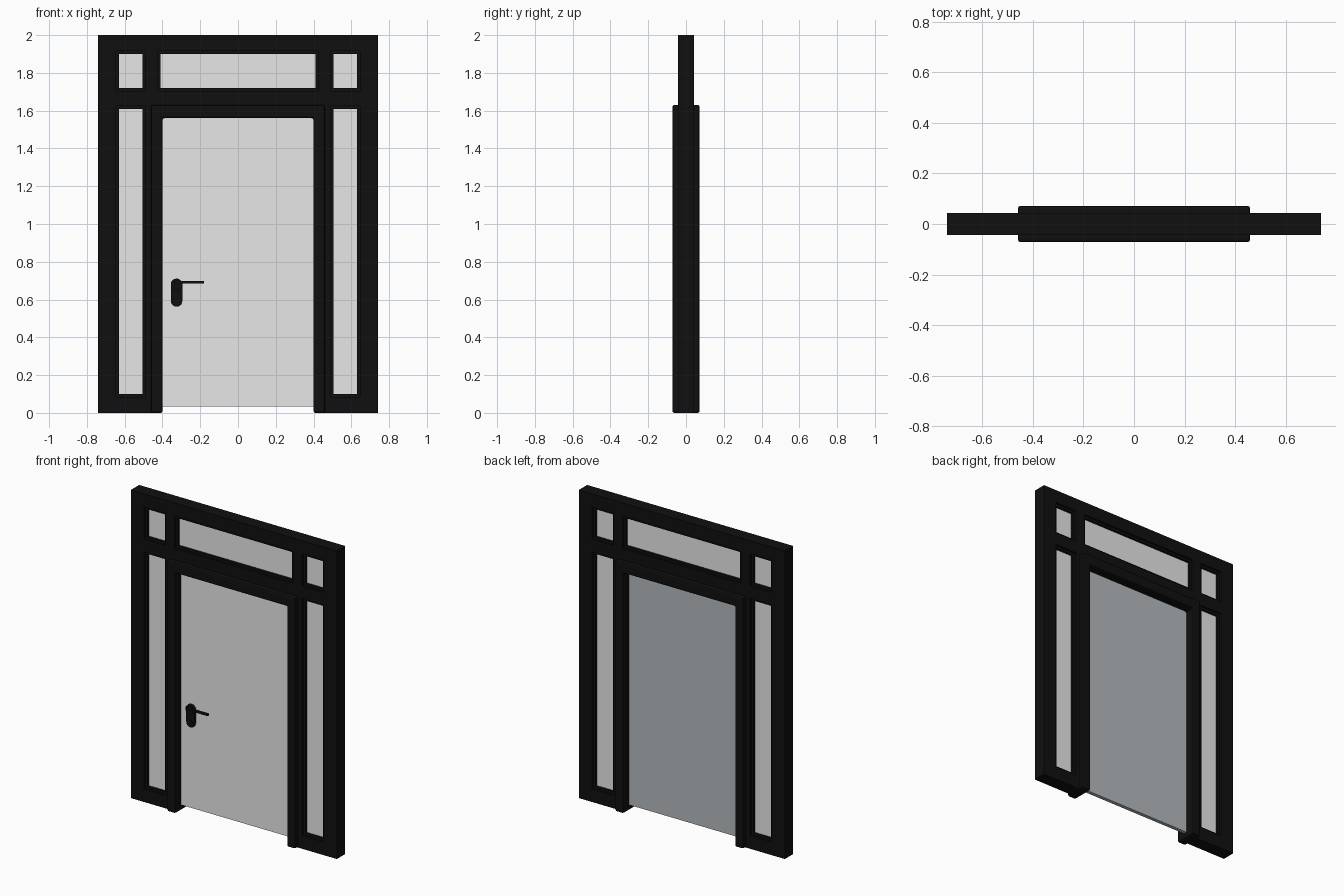
import bpy
import bmesh
import math
from mathutils import Matrix

cube = bpy.data.objects.get("Cube")
if cube:
    bpy.data.objects.remove(cube, do_unlink=True)


def make_material(name, color):
    mat = bpy.data.materials.new(name)
    mat.use_nodes = True
    mat.diffuse_color = (*color, 1)
    bsdf = next(n for n in mat.node_tree.nodes if n.type == 'BSDF_PRINCIPLED')
    bsdf.inputs["Base Color"].default_value = (*color, 1)
    return mat


black = make_material("black_frame", (0.005, 0.005, 0.005))
pale = make_material("pale_grey", (0.8, 0.8, 0.8))
steel = make_material("blue_grey", (0.46, 0.495, 0.51))


def finish(name, bm, *mats):
    bmesh.ops.recalc_face_normals(bm, faces=bm.faces)
    mesh = bpy.data.meshes.new(name)
    bm.to_mesh(mesh)
    bm.free()
    for mat in mats:
        mesh.materials.append(mat)
    obj = bpy.data.objects.new(name, mesh)
    bpy.context.collection.objects.link(obj)
    return obj


def add_box(bm, x0, x1, z0, z1, y0, y1):
    size = Matrix.Diagonal((x1 - x0, y1 - y0, z1 - z0, 1))
    place = Matrix.Translation(((x0 + x1) / 2, (y0 + y1) / 2, (z0 + z1) / 2))
    bmesh.ops.create_cube(bm, size=1, matrix=place @ size)


def extrude_profile(name, points, y0, y1, mat):
    """Extrude an (x, z) outline from y0 to y1."""
    bm = bmesh.new()
    face = bm.faces.new([bm.verts.new((x, y0, z)) for x, z in points])
    moved = bmesh.ops.extrude_face_region(bm, geom=[face])["geom"]
    verts = [g for g in moved if isinstance(g, bmesh.types.BMVert)]
    bmesh.ops.translate(bm, verts=verts, vec=(0, y1 - y0, 0))
    return finish(name, bm, mat)


def bevel(obj, width, segments):
    mod = obj.modifiers.new("bevel", 'BEVEL')
    mod.width = width
    mod.segments = segments
    mod.limit_method = 'ANGLE'


def smooth(obj):
    bpy.ops.object.select_all(action='DESELECT')
    obj.select_set(True)
    bpy.context.view_layer.objects.active = obj
    bpy.ops.object.shade_smooth_by_angle(angle=math.radians(35))


# Outer frame: stiles, rails and mullions
W, H, D = 0.74, 2.0, 0.043
bm = bmesh.new()
add_box(bm, -0.645, 0.645, 1.915, H, -D, D)
add_box(bm, -0.645, 0.645, 1.625, 1.705, -D, D)
for s in (-1, 1):
    for a, b, z0, z1 in ((0.645, W, 0, H), (0.425, 0.49, 1.705, 1.915),
                         (0.425, 0.49, 0, 1.625), (0.49, 0.645, 0, 0.085)):
        add_box(bm, *sorted((s * a, s * b)), z0, z1, -D, D)
finish("outer_frame", bm, black)

# Glazing beads and panes in each opening
openings = {"top_centre": (-0.425, 0.425, 1.705, 1.915)}
for side, s in (("left", 1), ("right", -1)):
    x0, x1 = sorted((s * 0.49, s * 0.645))
    openings["top_" + side] = (x0, x1, 1.705, 1.915)
    openings["side_" + side] = (x0, x1, 0.085, 1.625)
BEAD, BD, GLASS = 0.015, 0.03, 0.015
for name, (x0, x1, z0, z1) in openings.items():
    bm = bmesh.new()
    for a, b in ((x0, x0 + BEAD), (x1 - BEAD, x1)):
        add_box(bm, a, b, z0, z1, -BD, BD)
    for a, b in ((z0, z0 + BEAD), (z1 - BEAD, z1)):
        add_box(bm, x0 + BEAD, x1 - BEAD, a, b, -BD, BD)
    finish(name + "_bead", bm, black)
    bm = bmesh.new()
    add_box(bm, x0 + BEAD, x1 - BEAD, z0 + BEAD, z1 - BEAD, -GLASS, GLASS)
    finish(name + "_pane", bm, pale)

# Door surround: one U-shaped profile with softened edges
half = [(0.46, 0), (0.46, 1.63)]
inner = [(0.40, 1.56), (0.40, 0)]
outline = half + [(-x, z) for x, z in reversed(half)]
outline += [(-x, z) for x, z in reversed(inner)] + inner
surround = extrude_profile("door_surround", outline, -0.072, 0.072, black)
bevel(surround, 0.01, 2)

# Door leaf: pale front face, blue-grey elsewhere
bm = bmesh.new()
add_box(bm, -0.40, 0.40, 0.035, 1.565, -0.012, 0.012)
leaf = finish("door_leaf", bm, steel, pale)
for poly in leaf.data.polygons:
    poly.material_index = 1 if poly.normal.y < -0.5 else 0

# Handle: capsule plate, round hub and lever
HX, R = -0.325, 0.03
arc = [math.pi * i / 12 for i in range(13)]
capsule = [(HX + R * math.cos(a), 0.68 + R * math.sin(a)) for a in arc]
capsule += [(HX - R * math.cos(a), 0.592 - R * math.sin(a)) for a in arc]
plate = extrude_profile("handle_plate", capsule, -0.024, -0.012, black)
smooth(plate)

turn = [2 * math.pi * i / 24 for i in range(24)]


def disc(name, z, r, y0, y1):
    ring = [(HX + r * math.cos(a), z + r * math.sin(a)) for a in turn]
    smooth(extrude_profile(name, ring, y0, y1, black))


disc("handle_hub", 0.68, 0.031, -0.032, -0.012)
disc("handle_spindle", 0.69, 0.012, -0.05, -0.03)
disc("lock_cylinder", 0.595, 0.015, -0.028, -0.02)
bm = bmesh.new()
add_box(bm, HX - 0.01, -0.18, 0.684, 0.699, -0.055, -0.038)
bevel(finish("handle_lever", bm, black), 0.004, 2)
